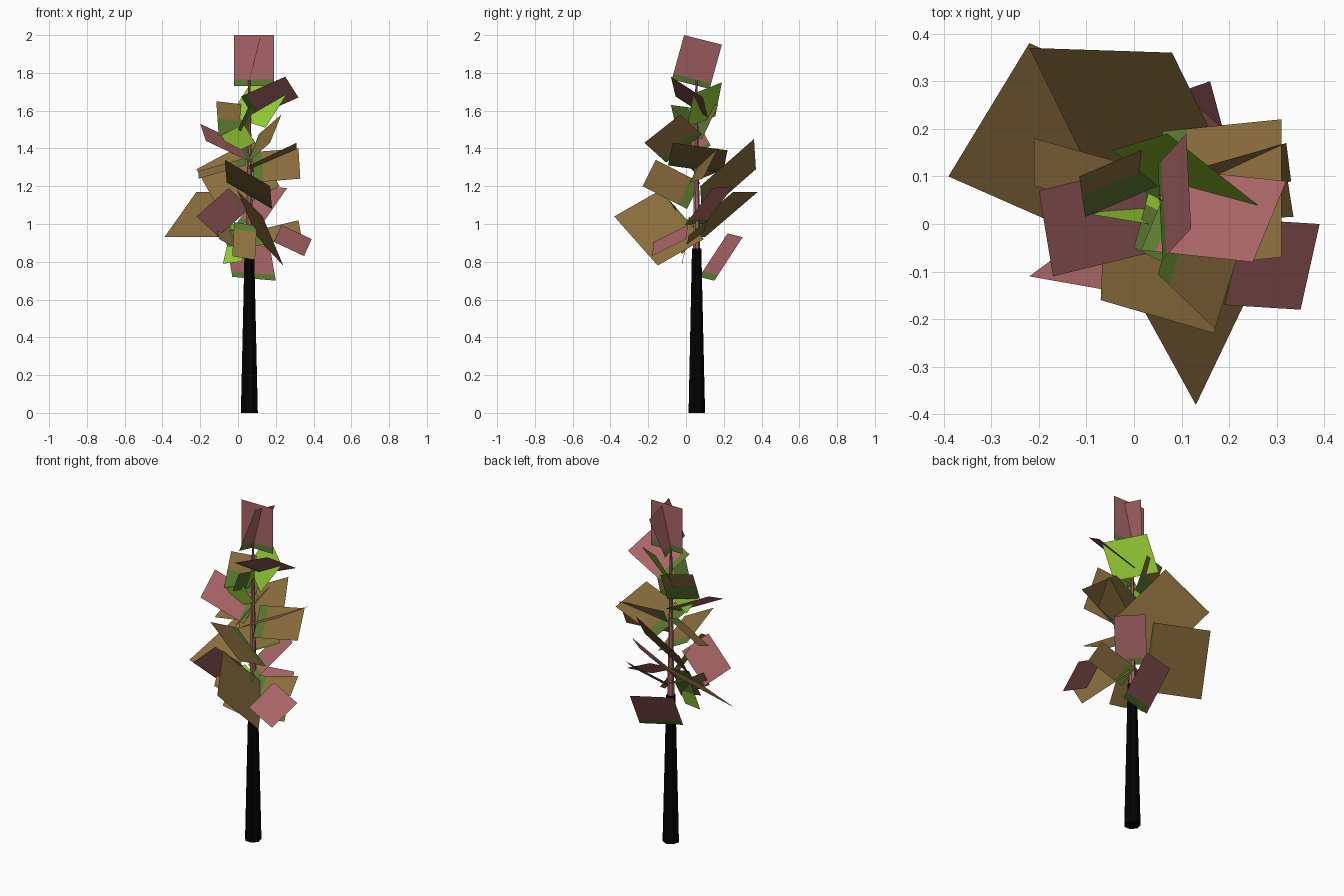
import bpy
import bmesh
from mathutils import Vector

cube = bpy.data.objects.get("Cube")
if cube:
    bpy.data.objects.remove(cube, do_unlink=True)


def make_material(name, red, green, blue):
    material = bpy.data.materials.new(name)
    material.use_nodes = True
    colour = (red, green, blue, 1)
    material.diffuse_color = colour
    shader = next(n for n in material.node_tree.nodes if n.type == "BSDF_PRINCIPLED")
    shader.inputs["Base Color"].default_value = colour
    return material


bark = make_material("black bark", .001, .001, .001)
pink = make_material("dusty pink", .4, .13, .135)
brown = make_material("autumn brown", .27, .163, .05)
green = make_material("leaf green", .11, .2, .03)
lime = make_material("lime green", .3, .6, .035)

AXIS_X, AXIS_Y = .06, .055


def finish(name, bm, materials):
    bmesh.ops.recalc_face_normals(bm, faces=bm.faces)
    mesh = bpy.data.meshes.new(name)
    bm.to_mesh(mesh)
    bm.free()
    for material in materials:
        mesh.materials.append(material)
    obj = bpy.data.objects.new(name, mesh)
    bpy.context.scene.collection.objects.link(obj)


def tapered_post(name, bottom, top, wide, narrow, material):
    """A tapered column standing on the tree axis."""
    bm = bmesh.new()
    bmesh.ops.create_cone(bm, cap_ends=True, segments=7, radius1=wide,
                          radius2=narrow, depth=top - bottom)
    centre = Vector((AXIS_X, AXIS_Y, (top + bottom) / 2))
    bmesh.ops.translate(bm, verts=bm.verts, vec=centre)
    finish(name, bm, [material])


def leaf_card(name, tip_a, tip_b, root, tip_colour, root_colour, band):
    """A flat card from its root to its outer edge, with a coloured root band."""
    tip_a, tip_b, root = (Vector(point) / 100 for point in (tip_a, tip_b, root))
    middle = (tip_a + tip_b) / 2
    half = (tip_b - tip_a) / 2
    bm = bmesh.new()
    rows = []
    for t in (0, band, 1):
        point = root.lerp(middle, t)
        rows.append((bm.verts.new(point - half), bm.verts.new(point + half)))
    for index, (inner, outer) in enumerate(zip(rows, rows[1:])):
        face = bm.faces.new((inner[0], inner[1], outer[1], outer[0]))
        face.material_index = index
    finish(name, bm, [root_colour, tip_colour])


def leaf_group(name, cards, tip_colour, root_colour, band):
    for number, (tip_a, tip_b, root) in enumerate(cards, start=1):
        leaf_card(f"{name}_{number}", tip_a, tip_b, root, tip_colour, root_colour, band)


# Trunk and thin upper stem
tapered_post("trunk", 0, .87, .046, .026, bark)
tapered_post("upper_stem", .87, 1.76, .02, .006, pink)

# Pink leaf cards: two outer corners and root middle, in hundredths
leaf_group("pink_leaf", [
    ((-2, 6, 200), (19, 6, 200), (8.5, 6, 173)),
    ((12, -1, 200), (11, 19, 195), (5.5, 2.5, 174)),
    ((25, -8, 178), (32, 9, 167), (5, 3, 162)),
    ((-20, 7, 153), (-17, -11, 144), (6, 4, 137)),
    ((26, 14, 119), (13, 25, 120), (6, 5, 100)),
    ((-7, 22, 95), (16, 30, 93), (8.5, 11, 71)),
], pink, green, .13)
leaf_group("low_pink_leaf", [
    ((-22, -11, 104), (-5, -14, 119), (-2, -4, 101)),
    ((39, 0, 92), (35, -18, 83), (21, -8, 95)),
], pink, green, .02)

# Brown leaf cards
leaf_group("brown_leaf", [
    ((-7, -16, 134), (17, -23, 120), (6, 4, 115)),
    ((17, -22, 143), (23, -3, 158), (8, -1, 140)),
    ((31, -7, 143), (31, 22, 139), (6, 5, 129)),
    ((32, 17, 140), (33, 9, 124), (8, 6, 130)),
    ((-21, 18, 128), (-21, 8, 124), (4, 6, 133)),
    ((33.5, 1.5, 94), (32, 11, 102), (8, 5, 92)),
    ((-3, -10, 83), (9, -10, 81), (4, 0, 100)),
], brown, green, .2)
leaf_group("broad_brown_leaf", [
    ((13, -38, 104), (24, -15, 78), (5, -2, 105)),
    ((-39, 10, 93), (-22, 38, 117), (-1, 11, 105)),
    ((-22, 37, 129), (8, 36, 145), (7, 8, 112)),
], brown, green, .04)

# Brown leaves with a broad green root
leaf_group("upright_leaf", [
    ((-11.5, 10, 165), (5, 17, 163), (-2, 5, 146)),
    ((-13, 2, 104), (-10, -8, 92), (3, 3, 90)),
], brown, green, .5)

# Green leaf cards
leaf_group("lime_leaf", [
    ((7, 19, 175), (26, 4, 169), (5, 8, 154)),
    ((-9, 2, 147), (3, 0, 153), (3, 3, 140)),
    ((-7, 5, 100), (-2, 10, 100), (3, 6, 95)),
], lime, lime, .5)
leaf_group("lime_tipped_leaf", [
    ((-8, -2, 79), (2, -2, 80), (1, 2, 97)),
], lime, green, .5)
leaf_group("small_green_leaf", [
    ((0, -5, 150), (6, -8, 163), (6, 5, 155)),
], green, lime, .2)
